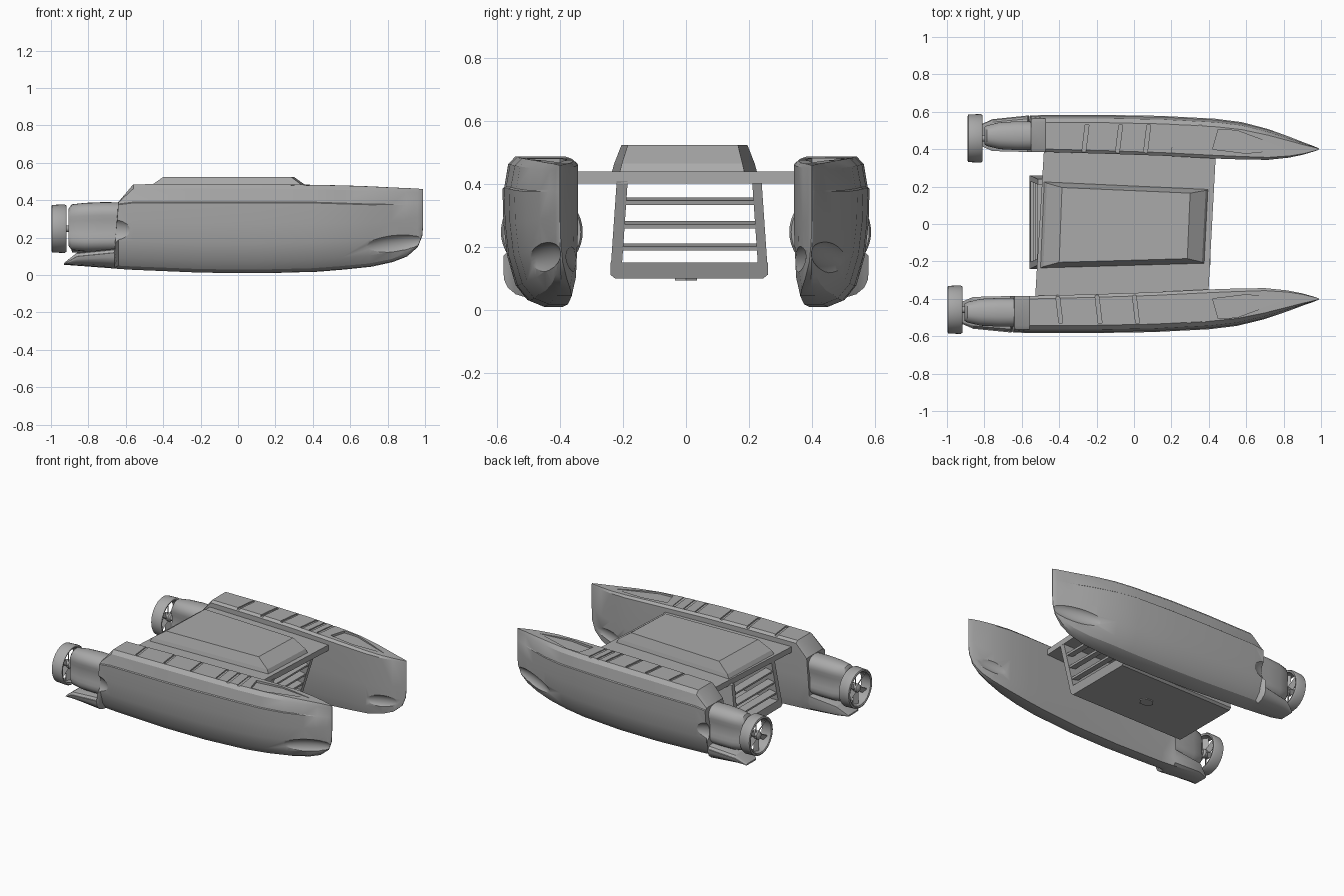
import bpy, bmesh, math
from mathutils import Matrix, Vector

if "Cube" in bpy.data.objects:
    bpy.data.objects.remove(bpy.data.objects["Cube"])

grey = bpy.data.materials.new("hull grey")
grey.use_nodes = True
grey.diffuse_color = (0.4, 0.4, 0.4, 1)
grey.node_tree.nodes["Principled BSDF"].inputs["Base Color"].default_value = (0.4, 0.4, 0.4, 1)


def finish(name, bm, smooth=None):
    """Turn a bmesh into an object with the shared material."""
    bmesh.ops.recalc_face_normals(bm, faces=bm.faces)
    mesh = bpy.data.meshes.new(name)
    bm.to_mesh(mesh)
    bm.free()
    mesh.materials.append(grey)
    ob = bpy.data.objects.new(name, mesh)
    bpy.context.collection.objects.link(ob)
    if smooth:
        shade(ob, smooth)
    return ob


def select(ob):
    bpy.ops.object.select_all(action='DESELECT')
    ob.select_set(True)
    bpy.context.view_layer.objects.active = ob


def shade(ob, degrees):
    select(ob)
    bpy.ops.object.shade_smooth_by_angle(angle=math.radians(degrees))


def loft(bm, rings, closed=False):
    """Skin equal-length rings of points; cap the ends unless closed."""
    rows = [[bm.verts.new(p) for p in ring] for ring in rings]
    n = len(rows[0])
    pairs = list(zip(rows, rows[1:])) + ([(rows[-1], rows[0])] if closed else [])
    for a, b in pairs:
        for i in range(n):
            j = (i + 1) % n
            bm.faces.new((a[i], a[j], b[j], b[i]))
    if not closed:
        bm.faces.new(rows[0])
        bm.faces.new(rows[-1])


def box(bm, centre, size, turn=0, axis='Z'):
    m = Matrix.Translation(centre) @ Matrix.Rotation(turn, 4, axis) @ Matrix.Diagonal((*size, 1))
    bmesh.ops.create_cube(bm, size=1, matrix=m)


def ball(bm, centre, radii, turn=0, pitch=0):
    m = (Matrix.Translation(centre) @ Matrix.Rotation(turn, 4, 'Z')
         @ Matrix.Rotation(pitch, 4, 'Y') @ Matrix.Diagonal((*radii, 1)))
    bmesh.ops.create_uvsphere(bm, u_segments=32, v_segments=16, radius=1, matrix=m)


def circle(x, y, z, r, n=40):
    return [(x, y + r * math.cos(2 * math.pi * i / n), z + r * math.sin(2 * math.pi * i / n))
            for i in range(n)]


# Hull cross-section: across (inner to outer), up (keel to deck, ledge at 0.8)
SECTION = [(.12, 0), (.4, 0), (.62, .04), (.8, .14), (.93, .34), (.985, .56), (1, .79),
           (.97, .8), (.91, .95), (.8, 1), (.08, 1), (0, .97), (0, .5), (.04, .14)]
# Hull stations: x, inner y, outer y, keel z, ledge z, deck z
STATIONS = [(-.93, .42, .53, .055, .06, .065), (-.86, .39, .56, .05, .1, .12),
            (-.66, .385, .58, .035, .12, .14), (-.64, .385, .58, .033, .38, .39),
            (-.56, .385, .583, .028, .39, .485), (-.2, .375, .583, .013, .39, .488),
            (.1, .365, .578, .01, .39, .487), (.4, .35, .563, .018, .39, .482),
            (.55, .345, .545, .03, .385, .479), (.7, .343, .508, .045, .38, .474),
            (.82, .355, .467, .07, .38, .468), (.9, .371, .437, .1, .38, .465),
            (.96, .388, .416, .15, .38, .462), (.985, .396, .406, .21, .38, .46),
            (.99, .399, .402, .27, .38, .46)]


def section(x, inner, outer, keel, ledge, deck, s):
    ring = []
    for u, v in SECTION:
        z = keel + v / .8 * (ledge - keel) if v <= .8 else ledge + (v - .8) / .2 * (deck - ledge)
        ring.append((x, s * (inner + u * (outer - inner)), z))
    return ring


def build_float(side, s, stern, slots):
    """One hull with its engine nacelle and ducted fan."""
    bm = bmesh.new()
    loft(bm, [section(stern(st[0]), *st[1:], s) for st in STATIONS])
    hull = finish(side + "_hull", bm)

    # Deck grooves, foredeck recess, bow scoops and stern hollow
    bm = bmesh.new()
    for x in slots:
        box(bm, (x, s * .455, .487), (.02, .15, .018), -s * .12)
    wedge = [(.42, .4), (.45, .505), (.55, .5), (.82, .4), (.6, .378)]
    loft(bm, [[(x, s * y, z) for x, y in wedge] for z in (.467, .5)])
    ball(bm, (.83, s * .475, .16), (.2, .045, .055), -s * .33, -.12)
    ball(bm, (.84, s * .335, .16), (.17, .04, .05), s * .14, -.12)
    ball(bm, (stern(-.68), s * .6, .235), (.13, .055, .07), s * .1)
    cutter = finish("cutter", bm)
    cutter.hide_render = True
    mod = hull.modifiers.new("cuts", 'BOOLEAN')
    mod.operation = 'DIFFERENCE'
    mod.object = cutter
    select(hull)
    bpy.ops.object.modifier_apply(modifier=mod.name)
    bpy.data.objects.remove(cutter)
    shade(hull, 28)

    # Nacelle: rounded-square sections, pinched along the sides
    bm = bmesh.new()
    rings = []
    for x, wide, high, zc in ((-.905, .055, .1, .255), (-.89, .066, .122, .256), (-.82, .086, .13, .256),
                              (-.72, .092, .132, .258), (-.6, .09, .13, .258)):
        ring = []
        for i in range(32):
            a = 2 * math.pi * i / 32
            c, d = math.cos(a), math.sin(a)
            pinch = 1 - .25 * abs(c) ** 10
            ring.append((stern(x), s * .472 + wide * pinch * math.copysign(abs(c) ** .8, c),
                         zc + high * math.copysign(abs(d) ** .8, d)))
        rings.append(ring)
    loft(bm, rings)
    finish(side + "_nacelle", bm, 40)

    # Fan duct with hub, blades and shaft
    x, y, z = stern(-.958), s * .458, .248
    bm = bmesh.new()
    profile = [(-.04, .118), (-.036, .127), (.03, .13), (.04, .124), (.036, .112), (-.036, .11)]
    loft(bm, [circle(x + dx, y, z, r) for dx, r in profile], closed=True)
    finish(side + "_fan_duct", bm, 40)
    bm = bmesh.new()
    loft(bm, [circle(x + dx, y, z, r, 20) for dx, r in
              ((-.03, .012), (-.02, .026), (.02, .028), (.03, .018), (.08, .018))])
    finish(side + "_fan_hub", bm, 40)
    bm = bmesh.new()
    for i in range(6):
        m = (Matrix.Translation((x, y, z)) @ Matrix.Rotation(i * math.pi / 3, 4, 'X')
             @ Matrix.Translation((0, 0, .065)) @ Matrix.Rotation(.6, 4, 'Z')
             @ Matrix.Diagonal((.006, .036, .096, 1)))
        bmesh.ops.create_cube(bm, size=1, matrix=m)
    finish(side + "_fan_blades", bm)


build_float("right", -1, lambda x: x, (-.4, -.19, .01, .2, .285, .365))
build_float("left", 1, lambda x: .055 + .9447 * x, (-.26, -.08, .07, .22, .285, .345))

# Bridge deck between the hulls
bm = bmesh.new()
outline = [(-.53, -.42), (.395, -.42), (.44, .42), (-.48, .42)]
loft(bm, [[(x, y, z) for x, y in outline] for z in (.402, .44)])
finish("bridge_deck", bm)

# Cabin roof: bevelled, tapering forward
bm = bmesh.new()
base = [(-.5, -.235), (.375, -.21), (.395, .185), (-.48, .225)]
top = [(-.4, -.205), (.285, -.185), (.3, .165), (-.385, .195)]
loft(bm, [[(x, y, .44) for x, y in base],
          [(x * .97, y * .97, .465) for x, y in base],
          [(x, y, .524) for x, y in top]])
finish("cabin_roof", bm)

# Open cabin tunnel: floor, side walls and end frames
def front_x(z):
    return .3 + (z - .1) * .35


def back_x(z):
    return -.56 + (z - .1) * .15


bm = bmesh.new()
loft(bm, [[(back_x(z), -w, z), (front_x(z), -w, z), (front_x(z), w + .02, z), (back_x(z), w + .02, z)]
          for z, w in ((.1, .225), (.112, .24), (.15, .24))])
for lower, upper, t in ((-.24, -.22, .035), (.26, .24, -.03)):
    loft(bm, [[(back_x(z), y, z), (front_x(z), y, z), (front_x(z), y + t, z), (back_x(z), y + t, z)]
              for z, y in ((.12, lower), (.41, upper))])
finish("cabin_shell", bm)

# Louvres across both tunnel ends
bm = bmesh.new()
for z in (.2, .27, .345):
    box(bm, (front_x(z) - .03, .01, z), (.05, .45, .014), .2, 'Y')
    box(bm, (back_x(z) + .03, .01, z), (.05, .45, .014), -.2, 'Y')
finish("louvres", bm)

# Small hatch under the floor
bm = bmesh.new()
hexagon = [(.05 * math.cos(i * math.pi / 3), .04 * math.sin(i * math.pi / 3)) for i in range(6)]
loft(bm, [[(x - .1, y, z) for x, y in hexagon] for z in (.094, .105)])
finish("floor_hatch", bm)
